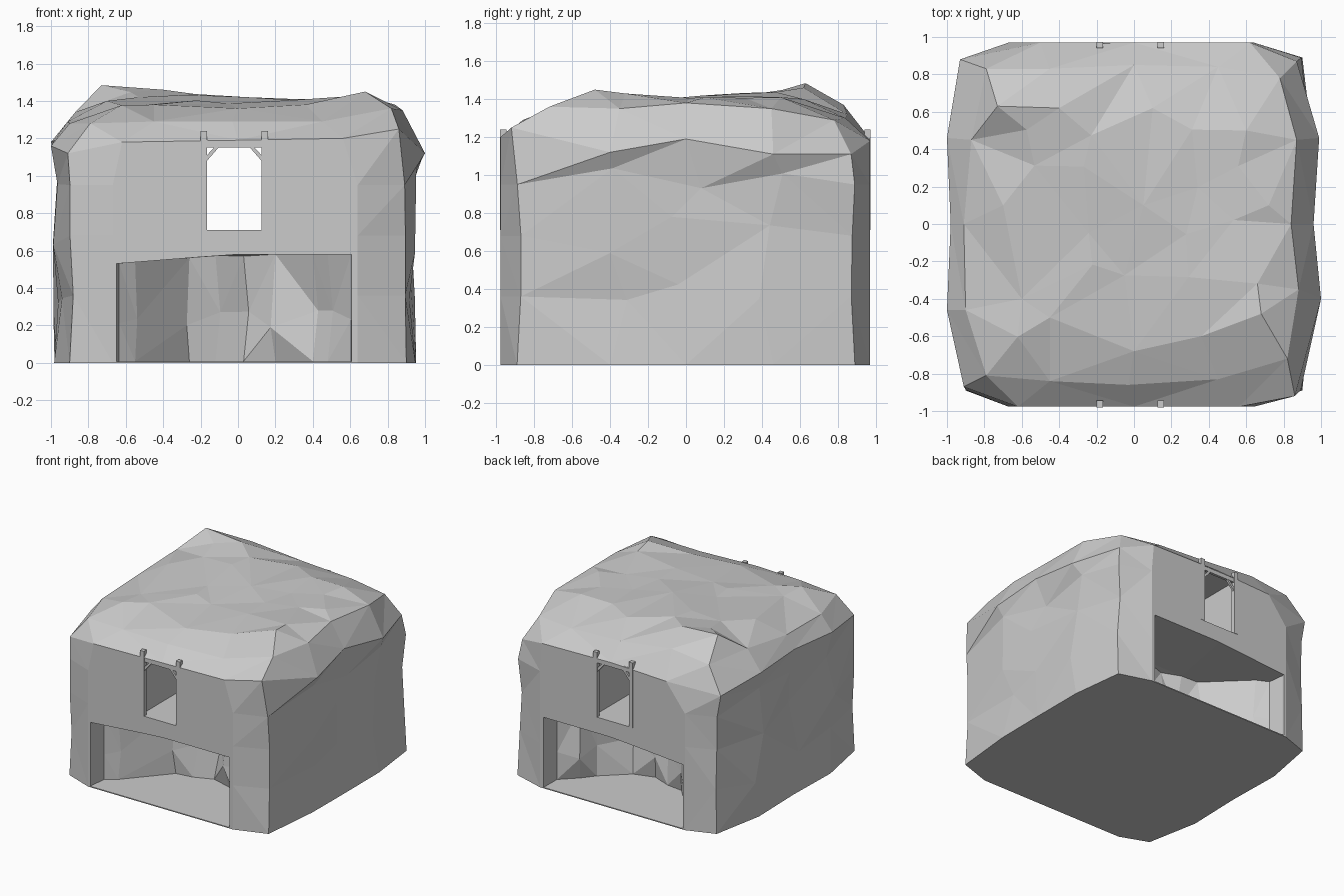
import bpy, bmesh, random
from mathutils import Vector
from mathutils.geometry import delaunay_2d_cdt

if "Cube" in bpy.data.objects:
    bpy.data.objects.remove(bpy.data.objects["Cube"])
random.seed(4)

def mesh_obj(name, bm):
    bmesh.ops.triangulate(bm, faces=bm.faces[:])
    bmesh.ops.recalc_face_normals(bm, faces=bm.faces[:])
    me = bpy.data.meshes.new(name)
    bm.to_mesh(me)
    bm.free()
    ob = bpy.data.objects.new(name, me)
    bpy.context.collection.objects.link(ob)
    return ob

def loft(name, rings, inside=None):
    """Skin closed rings of equal length; close the top flat or over inside points."""
    bm = bmesh.new()
    vs = [[bm.verts.new(p) for p in r] for r in rings]
    n = len(rings[0])
    for a, b in zip(vs, vs[1:]):
        for i in range(n):
            j = (i + 1) % n
            q = [a[i], a[j], b[j], b[i]]
            # split along the shorter diagonal
            k = 0 if (q[0].co - q[2].co).length < (q[1].co - q[3].co).length else 1
            bm.faces.new((q[k], q[k + 1], q[k + 2]))
            bm.faces.new((q[k], q[k + 2], q[(k + 3) % 4]))
    bm.faces.new(vs[0][::-1])
    if inside:
        top = vs[-1] + [bm.verts.new(p) for p in inside]
        res = delaunay_2d_cdt([v.co.xy for v in top], [], [list(range(n))], 1, 1e-5)
        for f in res[2]:
            bm.faces.new([top[res[3][i][0]] for i in f])
    else:
        bm.faces.new(vs[-1])
    return mesh_obj(name, bm)

def box(bm, lo, hi):
    m = bmesh.ops.create_cube(bm, size=1)['verts']
    lo, hi = Vector(lo), Vector(hi)
    for v in m:
        v.co = (lo + hi) / 2 + Vector(a * b for a, b in zip(v.co, hi - lo))

# Rock outline at the top edge of the walls, then the brow above it
edge = [(-.91, -.87, 1.12), (-.62, -.977, 1.18), (0, -.977, 1.19), (.56, -.977, 1.20),
        (.86, -.92, 1.25), (1, -.4, 1.12), (.96, 0, 1.19), (.99, .46, 1.11),
        (.87, .87, 1.11), (.62, .97, 1.18), (0, .97, 1.19), (-.5, .97, 1.17),
        (-.93, .88, 1.13), (-1, .46, 1.18), (-.98, 0, 1.19), (-1, -.46, 1.16)]
brow = [(-.79, -.81, 1.28), (-.45, -.84, 1.29), (-.03, -.86, 1.29), (.45, -.83, 1.29),
        (.82, -.72, 1.36), (.88, -.35, 1.35), (.84, 0, 1.38), (.87, .45, 1.35),
        (.78, .78, 1.29), (.45, .84, 1.30), (0, .85, 1.32), (-.45, .83, 1.37),
        (-.79, .83, 1.33), (-.87, .45, 1.34), (-.91, 0, 1.29), (-.9, -.46, 1.28)]

# Wall rings: front and back stay flat, the corners and sides are chipped
def wall(z, chip, corner):
    out = []
    for i, (x, y, _) in enumerate(edge):
        sx, sy = (1 if x > 0 else -1), (1 if y > 0 else -1)
        zz = z
        if i in (0, 4, 8, 12):
            x, y = sx * (.9 - random.uniform(0, corner)), sy * (.89 - random.uniform(0, corner))
        elif i in (1, 3, 9, 11):
            x = .64 if x > 0 else -.67
        elif abs(x) > .9:
            x = max(-.99, min(.955, x)) - sx * random.uniform(0, chip)
            if z > 0:
                zz += random.uniform(-.1, .1)
                y += random.uniform(-.1, .1)
        out.append((x, y, zz))
    return out

# Crown: a few main peaks plus a jittered grid blended between them
peaks = [(-.73, .63, 1.484), (-.4, .62, 1.46), (.68, -.48, 1.45), (.05, .1, 1.42),
         (.6, .5, 1.41), (-.6, -.4, 1.37), (0, -.68, 1.36), (.36, -.6, 1.38),
         (-.45, -.5, 1.38), (.72, .1, 1.41), (-.7, .1, 1.40), (.1, .62, 1.40)]
crown = list(peaks)
for ix in range(-2, 3):
    for iy in range(-2, 3):
        x = ix * .29 + random.uniform(-.08, .08)
        y = iy * .27 + random.uniform(-.08, .08)
        d = [(Vector((x, y)) - Vector(p[:2])).length for p in peaks]
        if min(d) > .15:
            w = [1 / t ** 2 for t in d]
            z = sum(a * p[2] for a, p in zip(w, peaks)) / sum(w)
            crown.append((x, y, z + random.uniform(-.012, .012)))

rock = loft("rock", [wall(0, .01, 0), wall(.36, .05, .02), wall(.68, .06, .03), wall(.95, .03, .01),
                     edge, brow], crown)

# Cave pockets at ground level, front and back
plan = [(-.65, -1.1, .53), (-.65, -.95, .53), (-.635, -.82, .53), (-.55, -.76, .54),
        (-.26, -.43, .56), (-.12, -.41, .57), (.03, -.35, .57), (.2, -.40, .58),
        (.40, -.58, .58), (.48, -.68, .58), (.605, -.80, .58), (.61, -1.1, .58), (0, -1.1, .58)]
def pocket(name, s):
    rings = []
    for t in (.008, .4, 1):
        r = []
        for i, (x, y, h) in enumerate(plan):
            w = random.uniform(-.05, .05) if .1 < t < .9 and 3 <= i <= 9 else 0
            z = .008 if t < .1 else h * t + w
            r.append((x + w * .6, s * (y + w), z))
        rings.append(r)
    return loft(name, rings)

bm = bmesh.new()
box(bm, (-.2, -1.2, .71), (.16, 1.2, 1.185))
cutters = [pocket("front_cave_cutter", 1), pocket("back_cave_cutter", -1),
           mesh_obj("tunnel_cutter", bm)]
for c in cutters:
    m = rock.modifiers.new(c.name, 'BOOLEAN')
    m.operation, m.solver, m.object = 'DIFFERENCE', 'EXACT', c
    c.hide_render = True
    c.hide_set(True)

# Timber frames at both tunnel mouths: posts, lintel, diagonal braces
def frame(name, y0, y1):
    bm = bmesh.new()
    for x in (-.2, .125):
        box(bm, (x, y0, .71), (x + .035, y1, 1.24))
    box(bm, (-.18, y0 + .006, 1.152), (.14, y1 - .006, 1.19))
    for s in (-1, 1):
        pts = [(.15, 1.075), (.15, 1.105), (.105, 1.155), (.08, 1.155)]
        rings = [[bm.verts.new((-.02 + s * x, y, z)) for x, z in pts]
                 for y in (y0 + .008, y1 - .008)]
        for i in range(4):
            j = (i + 1) % 4
            bm.faces.new((rings[0][i], rings[0][j], rings[1][j], rings[1][i]))
        bm.faces.new(rings[0])
        bm.faces.new(rings[1][::-1])
    return mesh_obj(name, bm)

frame("front_timber_frame", -.98, -.945)
frame("back_timber_frame", .94, .973)
